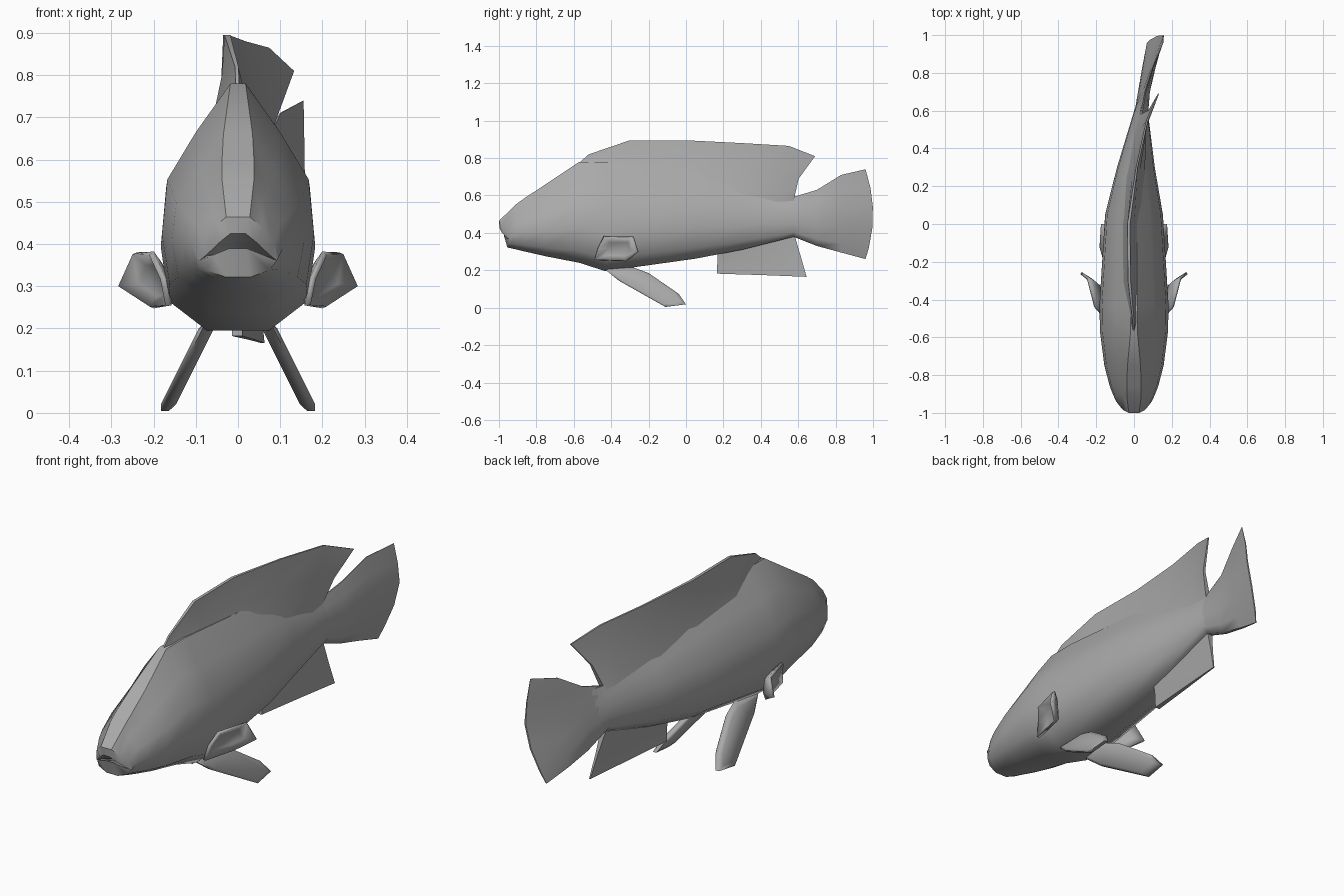
import bpy, math
from mathutils import Vector

cube = bpy.data.objects.get("Cube")
if cube:
    bpy.data.objects.remove(cube, do_unlink=True)

grey = bpy.data.materials.new("plain_grey")
grey.use_nodes = True
TONE = (0.4, 0.4, 0.4, 1)
grey.diffuse_color = TONE
grey.node_tree.nodes["Principled BSDF"].inputs["Base Color"].default_value = TONE


def make(name, verts, faces, angle=50):
    mesh = bpy.data.meshes.new(name)
    mesh.from_pydata(verts, [], faces)
    mesh.materials.append(grey)
    ob = bpy.data.objects.new(name, mesh)
    bpy.context.collection.objects.link(ob)
    bpy.ops.object.select_all(action="DESELECT")
    bpy.context.view_layer.objects.active = ob
    ob.select_set(True)
    bpy.ops.object.mode_set(mode="EDIT")
    bpy.ops.mesh.select_all(action="SELECT")
    bpy.ops.mesh.normals_make_consistent(inside=False)
    bpy.ops.object.mode_set(mode="OBJECT")
    bpy.ops.object.shade_smooth_by_angle(angle=math.radians(angle))
    return ob


def loft(name, rings, angle=50):
    n = len(rings[0])
    faces = [(r * n + i, r * n + (i + 1) % n, (r + 1) * n + (i + 1) % n, (r + 1) * n + i)
             for r in range(len(rings) - 1) for i in range(n)]
    faces += [tuple(range(n)), tuple(range((len(rings) - 1) * n, len(rings) * n))]
    return make(name, [p for ring in rings for p in ring], faces, angle)


# Half cross-section: width factor, height factor
HALF = [(0.4, 0), (0.9, 0.12), (1, 0.34), (0.93, 0.58), (0.55, 0.79)]


def section(y, bottom, top, width, x_low=0, x_high=0, bulge=0, crest=0.1):
    def point(side, w, t):
        x = x_low + (x_high - x_low) * min(1, 2 * t)
        return (x + side * w * width, y + bulge * 4 * t * (1 - t), bottom + (top - bottom) * t)
    half = HALF + [(crest, 1)]
    return [point(1, w, t) for w, t in half] + [point(-1, w, t) for w, t in reversed(half)]


def whole_ring(half):
    return half + [(-x, y, z) for x, y, z in reversed(half)]


# Mouth: a recessed slit, the lip edge and the outer lip, each from chin to upper lip
lip = [(0.02, -0.975, 0.39), (0.06, -0.96, 0.374), (0.092, -0.94, 0.361),
       (0.075, -0.957, 0.374), (0.045, -0.985, 0.403), (0.018, -0.997, 0.425)]
outer_lip = [(0.03, -0.955, 0.322), (0.075, -0.947, 0.338), (0.097, -0.935, 0.37),
             (0.085, -0.952, 0.405), (0.058, -0.985, 0.44), (0.028, -1.0, 0.464)]
slit = [(x * 0.8, -0.925, 0.365 + (z - 0.36) * 0.2) for x, y, z in lip]

# Body from mouth to tail root
loft("body", [
    whole_ring(slit), whole_ring(lip), whole_ring(outer_lip),
    section(-0.91, 0.312, 0.552, 0.108, crest=0.35),
    section(-0.86, 0.30, 0.588, 0.128, crest=0.3),
    section(-0.75, 0.275, 0.66, 0.157, crest=0.22),
    section(-0.57, 0.24, 0.78, 0.18),
    section(-0.43, 0.195, 0.78, 0.183),
    section(0.05, 0.262, 0.74, 0.153),
    section(0.3, 0.31, 0.675, 0.1, 0.01, 0.01),
    section(0.58, 0.38, 0.595, 0.04, 0.035, 0.035),
    section(0.66, 0.35, 0.60, 0.025, 0.04, 0.05),
])

# Tail fin, leaning and curling to one side
loft("tail_fin", [
    section(0.56, 0.385, 0.588, 0.038, 0.035, 0.035),
    section(0.70, 0.33, 0.63, 0.026, 0.04, 0.06),
    section(0.83, 0.295, 0.71, 0.016, 0.05, 0.1),
    section(0.96, 0.26, 0.74, 0.004, 0.07, 0.155, 0.04),
], 60)


# Fin blade: each rib runs from a thick base to a thin edge
def rib(base, edge, thick, tip=0.004, pull=0):
    base, edge = Vector(base), Vector(edge)
    mid = base.lerp(edge, 0.5) - Vector((0, pull, 0))
    levels = ((base, thick), (mid, thick * 0.35 + tip * 0.5), (edge, tip))
    return ([p + Vector((w, 0, 0)) for p, w in levels]
            + [p - Vector((w, 0, 0)) for p, w in reversed(levels)])


loft("dorsal_fin", [
    rib((0, -0.60, 0.70), (0, -0.60, 0.75), 0.015),
    rib((0, -0.52, 0.72), (-0.003, -0.52, 0.82), 0.035),
    rib((-0.012, -0.30, 0.71), (-0.025, -0.30, 0.895), 0.045, 0.007),
    rib((-0.01, 0, 0.672), (-0.028, 0, 0.895), 0.05, 0.007),
    rib((0.008, 0.25, 0.61), (0.015, 0.30, 0.88), 0.05),
    rib((0.03, 0.48, 0.565), (0.07, 0.55, 0.865), 0.03, 0.004, 0.01),
    rib((0.035, 0.575, 0.57), (0.13, 0.69, 0.81), 0.014, 0.003, 0.03),
], 60)

loft("anal_fin", [
    rib((0, 0.17, 0.30), (-0.002, 0.165, 0.182), 0.025, 0.012),
    rib((0.01, 0.38, 0.34), (0.03, 0.42, 0.174), 0.025, 0.008),
    rib((0.03, 0.58, 0.39), (0.06, 0.645, 0.165), 0.014, 0.003),
])

# Pectoral fins with a dished middle
rim = [Vector(p) for p in ((0.165, -0.49, 0.255), (0.178, -0.47, 0.32), (0.205, -0.44, 0.378),
                           (0.245, -0.285, 0.378), (0.28, -0.26, 0.30), (0.205, -0.32, 0.25))]
centre = sum(rim, Vector()) / len(rim)
dish = [centre.lerp(p, 0.6) + Vector((-0.022, 0.015, 0)) for p in rim]
n = len(rim)
dish_faces = [(i, (i + 1) % n, n + (i + 1) % n, n + i) for i in range(n)] + [tuple(range(n, 2 * n))]

# Pelvic fins: flat blades with bevelled rims, splayed below the belly
outline = [(-0.44, 0.21), (-0.28, 0.215), (-0.20, 0.185), (-0.04, 0.075),
           (0, 0.018), (-0.11, 0.004), (-0.36, 0.145)]
middle = sum((Vector(p) for p in outline), Vector((0, 0))) / len(outline)


def blade(side, offset, scale):
    flat = [middle.lerp(Vector(p), scale) for p in outline]
    return [(side * (0.075 + (0.2 - p.y) * 0.5 + offset), p.x, p.y) for p in flat]


for label, side in (("left_", 1), ("right_", -1)):
    pectoral = make(label + "pectoral_fin", [(side * p.x, p.y, p.z) for p in rim + dish], dish_faces)
    solid = pectoral.modifiers.new("thickness", "SOLIDIFY")
    solid.thickness = 0.014
    solid.offset = 0
    loft(label + "pelvic_fin", [blade(side, *layer) for layer in
                                ((-0.018, 0.85), (-0.009, 1), (0.009, 1), (0.018, 0.85))], 60)
